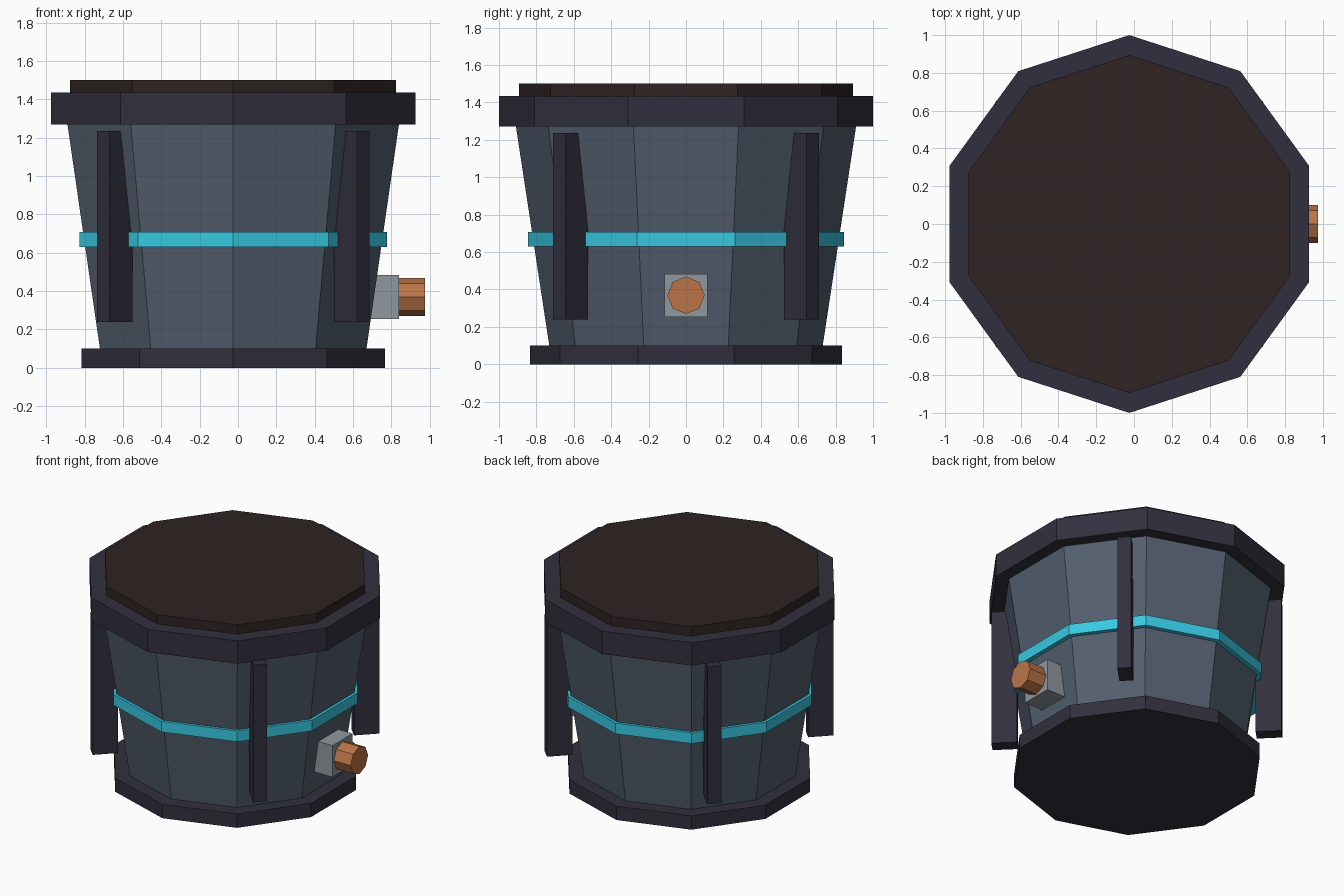
import bpy, math
from math import pi

old = bpy.data.objects.get("Cube")
if old:
    bpy.data.objects.remove(old, do_unlink=True)

CX = -0.025  # axis of the tub


def material(name, rgb):
    m = bpy.data.materials.new(name)
    m.use_nodes = True
    col = [((c / 255 + 0.055) / 1.055) ** 2.4 for c in rgb] + [1]
    m.diffuse_color = col
    bsdf = m.node_tree.nodes["Principled BSDF"]
    bsdf.inputs["Base Color"].default_value = col
    bsdf.inputs["Roughness"].default_value = 0.8
    return m


slate = material("slate_blue", (82, 94, 109))
iron = material("dark_iron", (49, 47, 61))
brown = material("dark_brown", (46, 35, 34))
cyan = material("cyan", (56, 200, 226))
steel = material("grey_steel", (144, 152, 159))
copper = material("copper", (186, 116, 72))


def finish(name, mat):
    ob = bpy.context.object
    ob.name = ob.data.name = name
    ob.data.materials.append(mat)
    return ob


def ring(name, mat, z0, z1, r0, r1=None):
    """Ten-sided drum with corners on the y axis."""
    bpy.ops.mesh.primitive_cone_add(
        vertices=10, radius1=r0, radius2=r1 or r0, depth=z1 - z0,
        location=(CX, 0, (z0 + z1) / 2))
    return finish(name, mat)


def box(name, mat, size, loc, turn=0):
    bpy.ops.mesh.primitive_cube_add(size=1, location=loc, rotation=(0, 0, turn))
    ob = finish(name, mat)
    ob.scale = size
    return ob


# Tub, hoops and lid
ring("base", iron, 0, 0.1, 0.833)
ring("body", slate, 0.1, 1.27, 0.731, 0.909)
ring("band", cyan, 0.63, 0.708, 0.844)
ring("rim", iron, 1.27, 1.435, 1.0)
ring("lid", brown, 1.435, 1.502, 0.894)

# Four upright struts on the diagonals
for i, side in enumerate(("back_left", "back_right", "front_right", "front_left")):
    a = pi / 4 + i * pi / 2
    box("strut_" + side, iron, (0.17, 0.092, 0.996),
        (CX + 0.873 * math.cos(a), 0.873 * math.sin(a), 0.738), a)

# Spout block and eight-sided tap
box("spout_block", steel, (0.23, 0.23, 0.23), (0.725, 0, 0.369))
bpy.ops.mesh.primitive_cylinder_add(
    vertices=8, radius=0.1, depth=0.175, location=(0.8875, 0, 0.369),
    rotation=(0, pi / 2, 0))
finish("spout_tap", copper)
